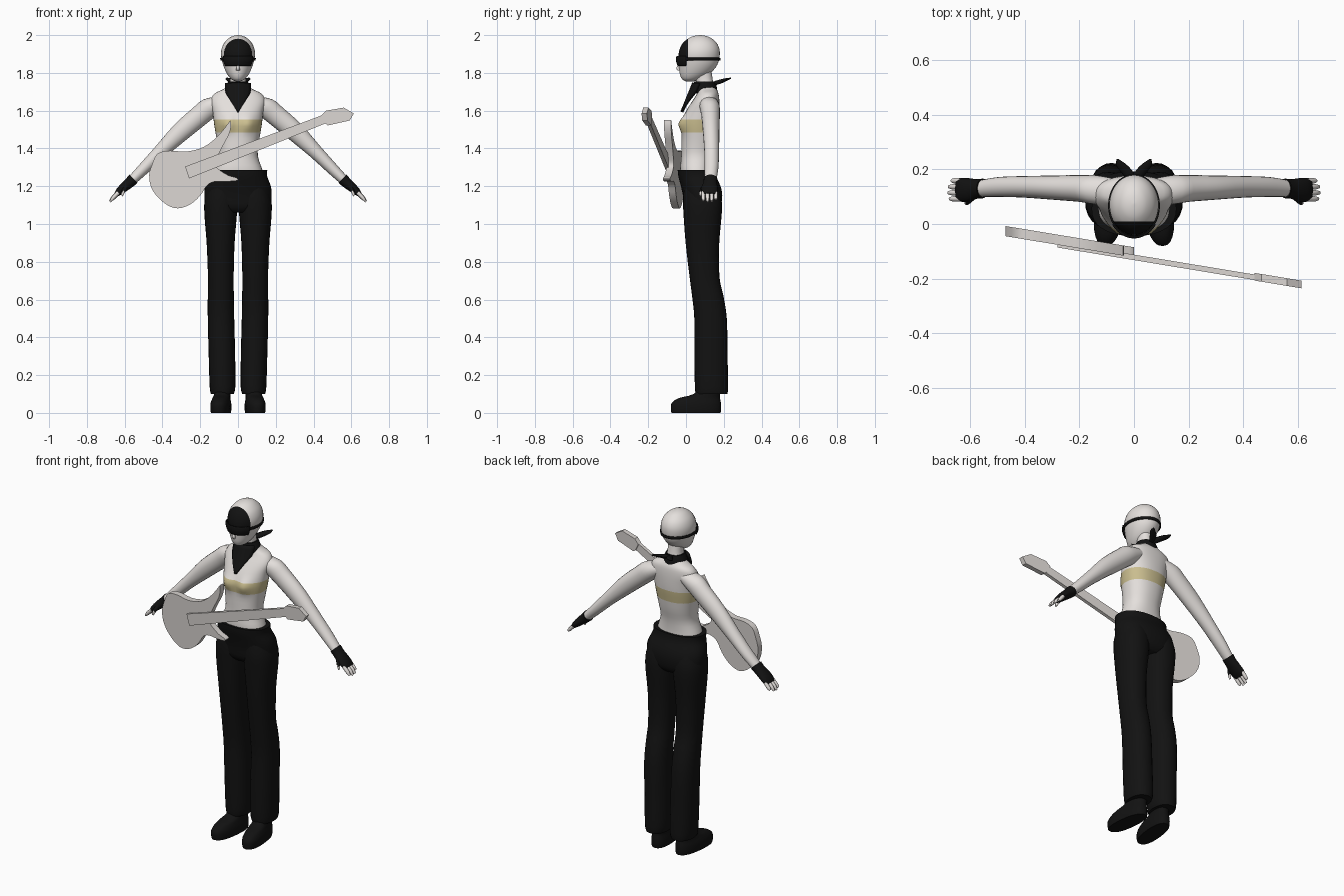
import bpy, bmesh, math
from mathutils import Vector


def material(name, rgb):
    m = bpy.data.materials.new(name)
    m.diffuse_color = (*rgb, 1)
    return m


SKIN = material("pale skin", (0.78, 0.745, 0.72))
BLACK = material("black cloth", (0.006, 0.006, 0.006))
TAN = material("tan band", (0.60, 0.52, 0.28))
GUITAR = material("guitar grey", (0.70, 0.665, 0.64))


def finish(name, bm, mats, mirror=False, solid=0, angle=50):
    """Turn a bmesh into a named, shaded object."""
    bmesh.ops.recalc_face_normals(bm, faces=bm.faces)
    me = bpy.data.meshes.new(name)
    bm.to_mesh(me)
    bm.free()
    ob = bpy.data.objects.new(name, me)
    bpy.context.collection.objects.link(ob)
    for m in mats:
        me.materials.append(m)
    bpy.ops.object.select_all(action='DESELECT')
    ob.select_set(True)
    bpy.context.view_layer.objects.active = ob
    bpy.ops.object.shade_smooth_by_angle(angle=math.radians(angle))
    if solid:
        s = ob.modifiers.new("thickness", 'SOLIDIFY')
        s.thickness, s.offset = solid, 0
    if mirror:
        ob.modifiers.new("mirror", 'MIRROR').use_mirror_merge = False
    return ob


def smooth_rows(rows, n):
    """Catmull-Rom interpolation between rows of numbers."""
    out = []
    for i in range(len(rows) - 1):
        a, b, c, d = (rows[max(i - 1, 0)], rows[i], rows[i + 1], rows[min(i + 2, len(rows) - 1)])
        for k in range(n):
            t = k / n
            out.append([q + 0.5 * t * (r - p + t * (2 * p - 5 * q + 4 * r - s + t * (3 * (q - r) + s - p)))
                        for p, q, r, s in zip(a, b, c, d)])
    return out + [list(rows[-1])]


def loft(rows, seg=28, n=3, power=2.0, u=(1, 0, 0), v=(0, 1, 0), caps=True, shape=None):
    """Skin elliptical rings given as (x, y, z, radius_u, radius_v)."""
    u, v = Vector(u), Vector(v)
    bm = bmesh.new()
    rings = []
    for x, y, z, ru, rv in smooth_rows(rows, n):
        ring = []
        for i in range(seg):
            a = 2 * math.pi * i / seg
            c, s = math.cos(a), math.sin(a)
            p = Vector((x, y, z)) + u * (math.copysign(abs(c) ** (2 / power), c) * max(ru, 0.002)) \
                + v * (math.copysign(abs(s) ** (2 / power), s) * max(rv, 0.002))
            ring.append(bm.verts.new(shape(p) if shape else p))
        rings.append(ring)
    for a, b in zip(rings, rings[1:]):
        for i in range(seg):
            j = (i + 1) % seg
            bm.faces.new((a[i], a[j], b[j], b[i]))
    if caps:
        bm.faces.new(rings[0])
        bm.faces.new(rings[-1])
    return bm


def cut(bm, co, no):
    bmesh.ops.bisect_plane(bm, geom=bm.verts[:] + bm.edges[:] + bm.faces[:], plane_co=co, plane_no=no)


def paint(bm, rule):
    for f in bm.faces:
        f.material_index = 1 if rule(f.calc_center_median()) else 0


# Torso with chest band
def bust(p):
    if p.y < 0.06:
        p.y -= 0.026 * math.exp(-((abs(p.x) - 0.055) / 0.04) ** 2 - ((p.z - 1.53) / 0.04) ** 2)
    return p


bm = loft([(0, .06, 1.24, .14, .085), (0, .055, 1.29, .128, .086), (0, .06, 1.36, .105, .085),
           (0, .068, 1.43, .11, .092), (0, .074, 1.50, .122, .096), (0, .08, 1.55, .129, .096),
           (0, .09, 1.60, .135, .088), (0, .105, 1.65, .145, .072), (0, .115, 1.69, .125, .057),
           (0, .11, 1.715, .075, .05), (0, .10, 1.745, .045, .045), (0, .09, 1.81, .042, .045)],
          seg=40, power=2.25, shape=bust)
for z in (1.485, 1.553):
    cut(bm, (0, 0, z), (0, 0, 1))
paint(bm, lambda c: 1.485 < c.z < 1.553)
finish("torso", bm, [SKIN, TAN])

# Head with black fringe
bm = loft([(0, .02, 1.755, .012, .02), (0, .026, 1.765, .034, .045), (0, .04, 1.785, .052, .07),
           (0, .053, 1.81, .066, .088), (0, .063, 1.84, .078, .101), (0, .068, 1.87, .086, .107),
           (0, .07, 1.90, .09, .109), (0, .072, 1.93, .086, .104), (0, .073, 1.96, .072, .088),
           (0, .074, 1.985, .047, .058), (0, .075, 1.996, .024, .03), (0, .075, 2.0, .002, .002)], seg=36)
cut(bm, (0, .01, 0), (0, 1, 0))
cut(bm, (0, 0, 1.862), (0, 0, 1))
paint(bm, lambda c: c.y < .01 and c.z > 1.862)
finish("head", bm, [SKIN, BLACK])

# Nose
bm = loft([(0, -.034, 1.85, .005, .004), (0, -.04, 1.826, .009, .012), (0, -.036, 1.812, .01, .008)], seg=10)
finish("nose", bm, [SKIN])

# Wraparound glasses and strap
bm = loft([(0, .066, 1.838, .084, .108), (0, .066, 1.865, .094, .116), (0, .066, 1.888, .094, .114)],
          seg=36, caps=False)
cut(bm, (0, .0, 0), (0, 1, 0))
bmesh.ops.delete(bm, geom=[f for f in bm.faces if f.calc_center_median().y > 0], context='FACES')
finish("glasses", bm, [BLACK], solid=.006)
bm = loft([(0, .067, 1.866, .09, .112), (0, .067, 1.88, .092, .113)], seg=36, n=1, caps=False)
finish("glasses_strap", bm, [BLACK], solid=.006)

# Scarf: collar, front bib, tails at the back
bm = loft([(0, .105, 1.69, .062, .06), (0, .10, 1.705, .07, .066), (0, .10, 1.73, .063, .062),
           (0, .098, 1.755, .052, .054)], seg=24)
finish("scarf_collar", bm, [BLACK])
bm = bmesh.new()
grid = []
for j in range(9):
    v = j / 8
    w = .064 * min(1, (1.03 - v) / .7)
    grid.append([bm.verts.new((w * k / 4, .04 - .062 * v + 7 * (w * k / 4) ** 2, 1.745 - .152 * v))
                 for k in range(-4, 5)])
for a, b in zip(grid, grid[1:]):
    for i in range(8):
        bm.faces.new((a[i], a[i + 1], b[i + 1], b[i]))
finish("scarf_bib", bm, [BLACK], solid=.016)
bm = loft([(.006, .15, 1.745, .012, .012), (.022, .185, 1.755, .022, .012), (.045, .215, 1.765, .02, .008),
           (.06, .238, 1.772, .003, .003)], seg=10, v=(0, 0, 1))
finish("scarf_tail", bm, [BLACK], mirror=True)

# Arms, gloves and fingers, rings square to the sloping arm
PERP = (.72, 0, .70)
bm = loft([(.06, .118, 1.655, .035, .045), (.14, .125, 1.622, .055, .053), (.20, .13, 1.575, .055, .049),
           (.30, .133, 1.49, .051, .044), (.41, .136, 1.383, .038, .039), (.50, .135, 1.292, .031, .036),
           (.575, .128, 1.218, .024, .029)], seg=20, u=PERP)
finish("arm", bm, [SKIN], mirror=True)
bm = loft([(.553, .13, 1.24, .031, .036), (.575, .128, 1.218, .028, .036), (.60, .125, 1.197, .025, .042),
           (.628, .125, 1.172, .02, .044), (.645, .125, 1.155, .012, .04)], seg=20, u=PERP)
finish("glove", bm, [BLACK], mirror=True)
for i, (y, d) in enumerate([(.092, .005), (.114, .0), (.136, .002), (.158, .012)]):
    bm = loft([(.632, y, 1.168, .010, .010), (.662 - d / 2, y, 1.14, .010, .010),
               (.678 - d, y, 1.118 + d, .006, .006)], seg=10, u=PERP)
    finish("finger_%d" % (i + 1), bm, [SKIN], mirror=True)
bm = loft([(.588, .10, 1.205, .012, .014), (.606, .082, 1.175, .011, .011), (.615, .076, 1.15, .006, .006)],
          seg=10, u=PERP)
paint(bm, lambda c: c.z < 1.172)
finish("thumb", bm, [BLACK, SKIN], mirror=True)

# Trousers: hips and two flared legs
bm = loft([(0, .088, 1.06, .12, .07), (0, .088, 1.09, .168, .095), (0, .088, 1.15, .178, .104),
           (0, .078, 1.20, .174, .105), (0, .06, 1.25, .155, .1), (0, .055, 1.285, .155, .099)],
          seg=36, power=2.3)
finish("trouser_hips", bm, [BLACK])
bm = loft([(.083, .135, .10, .06, .084), (.082, .135, .14, .068, .088), (.085, .132, .30, .07, .088),
           (.09, .13, .50, .07, .086), (.091, .115, .62, .069, .083), (.091, .098, .72, .068, .079),
           (.092, .087, .90, .074, .089), (.092, .088, 1.05, .086, .101), (.09, .086, 1.13, .086, .102),
           (.085, .08, 1.2, .07, .09)], seg=24, power=2.2)
finish("trouser_leg", bm, [BLACK], mirror=True)


# Shoes, toes turned slightly outward
def toe_out(p):
    p.x += (.10 - p.y) * .10
    return p


bm = loft([(.086, .053, 0, .05, .13), (.086, .053, .02, .053, .133), (.086, .054, .05, .052, .131),
           (.085, .07, .078, .045, .11), (.084, .11, .10, .042, .07), (.084, .13, .15, .04, .055)],
          seg=24, power=2.4, shape=toe_out)
finish("shoe", bm, [BLACK], mirror=True)


# Guitar: flat plates lying in a slanted upright plane
def plate(name, outline, front, depth):
    b = bmesh.new()
    sides = [[b.verts.new((x, -.122 - .165 * x + off, z)) for x, z in outline]
             for off in (front, front + depth)]
    b.faces.new(sides[0])
    b.faces.new(sides[1])
    n = len(outline)
    for i in range(n):
        j = (i + 1) % n
        b.faces.new((sides[0][i], sides[0][j], sides[1][j], sides[1][i]))
    finish(name, b, [GUITAR], angle=30)


plate("guitar_body", smooth_rows([
    (-.04, 1.55), (-.085, 1.49), (-.138, 1.437), (-.20, 1.40), (-.28, 1.383), (-.36, 1.388), (-.425, 1.373),
    (-.455, 1.315), (-.47, 1.26), (-.46, 1.195), (-.423, 1.14), (-.37, 1.098), (-.317, 1.083), (-.254, 1.103),
    (-.20, 1.15), (-.164, 1.204), (-.122, 1.225), (-.07, 1.225), (-.005, 1.23), (-.008, 1.245), (-.05, 1.257),
    (-.10, 1.288), (-.12, 1.315), (-.11, 1.352), (-.085, 1.405), (-.048, 1.474), (-.037, 1.52),
    (-.04, 1.55)], 3)[:-1], 0, .037)
plate("guitar_neck", [(-.28, 1.304), (-.259, 1.241), (.462, 1.532), (.44, 1.574)], -.01, .02)
plate("guitar_headstock", [(.44, 1.574), (.466, 1.60), (.56, 1.616), (.613, 1.585), (.592, 1.548),
                           (.476, 1.522), (.462, 1.532)], -.012, .028)
